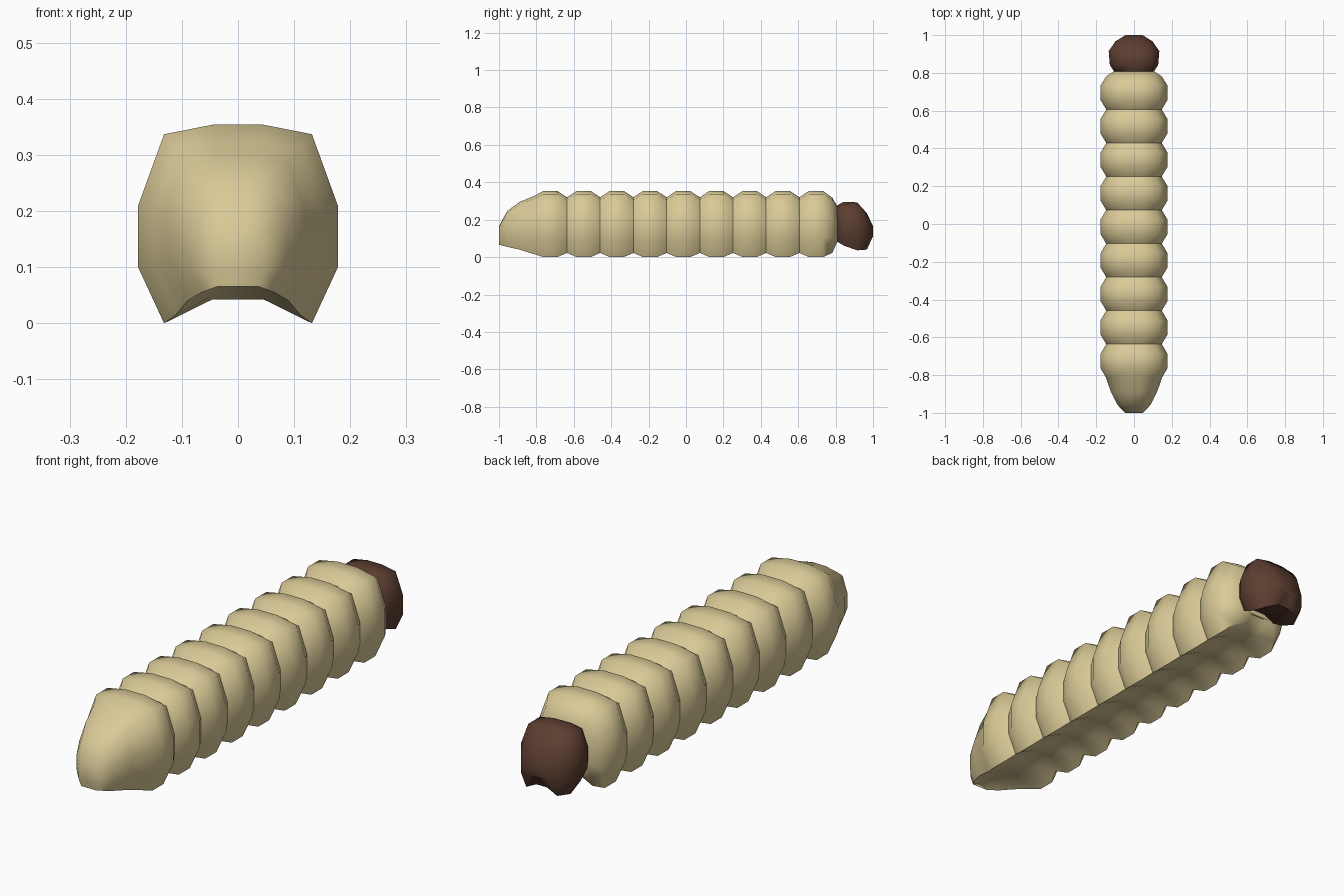
import bpy, bmesh, math

if "Cube" in bpy.data.objects:
    bpy.data.objects.remove(bpy.data.objects["Cube"])

# Half cross-section: fractions of half width and of height, top to underside
SECTION = [(0.253, 1.0), (0.74, 0.952), (1.0, 0.593),
           (1.0, 0.282), (0.74, 0.0), (0.253, 0.121)]


def material(name, colour):
    m = bpy.data.materials.new(name)
    m.diffuse_color = (*colour, 1)
    m.use_nodes = True
    m.node_tree.nodes["Principled BSDF"].inputs["Base Color"].default_value = m.diffuse_color
    return m


def loft(name, rings, mat, sharp_angle):
    """Skin rings given as (y, half width, bottom z, top z)."""
    bm = bmesh.new()
    loops = []
    for y, w, zb, zt in rings:
        right = [(w * u, y, zb + (zt - zb) * v) for u, v in SECTION]
        left = [(-x, yy, z) for x, yy, z in reversed(right)]
        loops.append([bm.verts.new(p) for p in right + left])
    n = len(loops[0])
    for a, b in zip(loops, loops[1:]):
        for i in range(n):
            j = (i + 1) % n
            bm.faces.new((a[i], a[j], b[j], b[i]))
    # End caps, as strips between the mirrored halves
    for loop in (loops[0], loops[-1]):
        for i in range(n // 2 - 1):
            bm.faces.new((loop[i], loop[i + 1], loop[n - 2 - i], loop[n - 1 - i]))
    bmesh.ops.recalc_face_normals(bm, faces=bm.faces)
    me = bpy.data.meshes.new(name)
    bm.to_mesh(me)
    bm.free()
    me.materials.append(mat)
    ob = bpy.data.objects.new(name, me)
    bpy.context.collection.objects.link(ob)
    bpy.ops.object.select_all(action='DESELECT')
    ob.select_set(True)
    bpy.context.view_layer.objects.active = ob
    bpy.ops.object.shade_smooth_by_angle(angle=math.radians(sharp_angle))
    return ob


tan = material("pale_tan", (0.70, 0.59, 0.31))
brown = material("dark_brown", (0.107, 0.048, 0.030))

# Tapered tail
rings = [(-1.0, 0.048, 0.066, 0.165), (-0.957, 0.088, 0.055, 0.245),
         (-0.89, 0.122, 0.04, 0.295), (-0.81, 0.150, 0.015, 0.328)]
# Body segments: two full rings each, pinched at the joins
PITCH = 0.1775
for k in range(9):
    mid = -0.725 + k * PITCH
    rings += [(mid - 0.037, 0.178, 0.0, 0.354), (mid + 0.037, 0.178, 0.0, 0.354)]
    if k < 8:
        rings.append((mid + PITCH / 2, 0.147, 0.022, 0.32))
# Rounded neck end
rings += [(0.782, 0.147, 0.022, 0.318), (0.81, 0.105, 0.085, 0.27)]
loft("segmented_body", rings, tan, 60)

# Head
loft("head", [(0.80, 0.10, 0.088, 0.272), (0.842, 0.128, 0.062, 0.295),
              (0.915, 0.134, 0.036, 0.293), (0.967, 0.098, 0.040, 0.235),
              (1.0, 0.045, 0.112, 0.165)], brown, 60)
